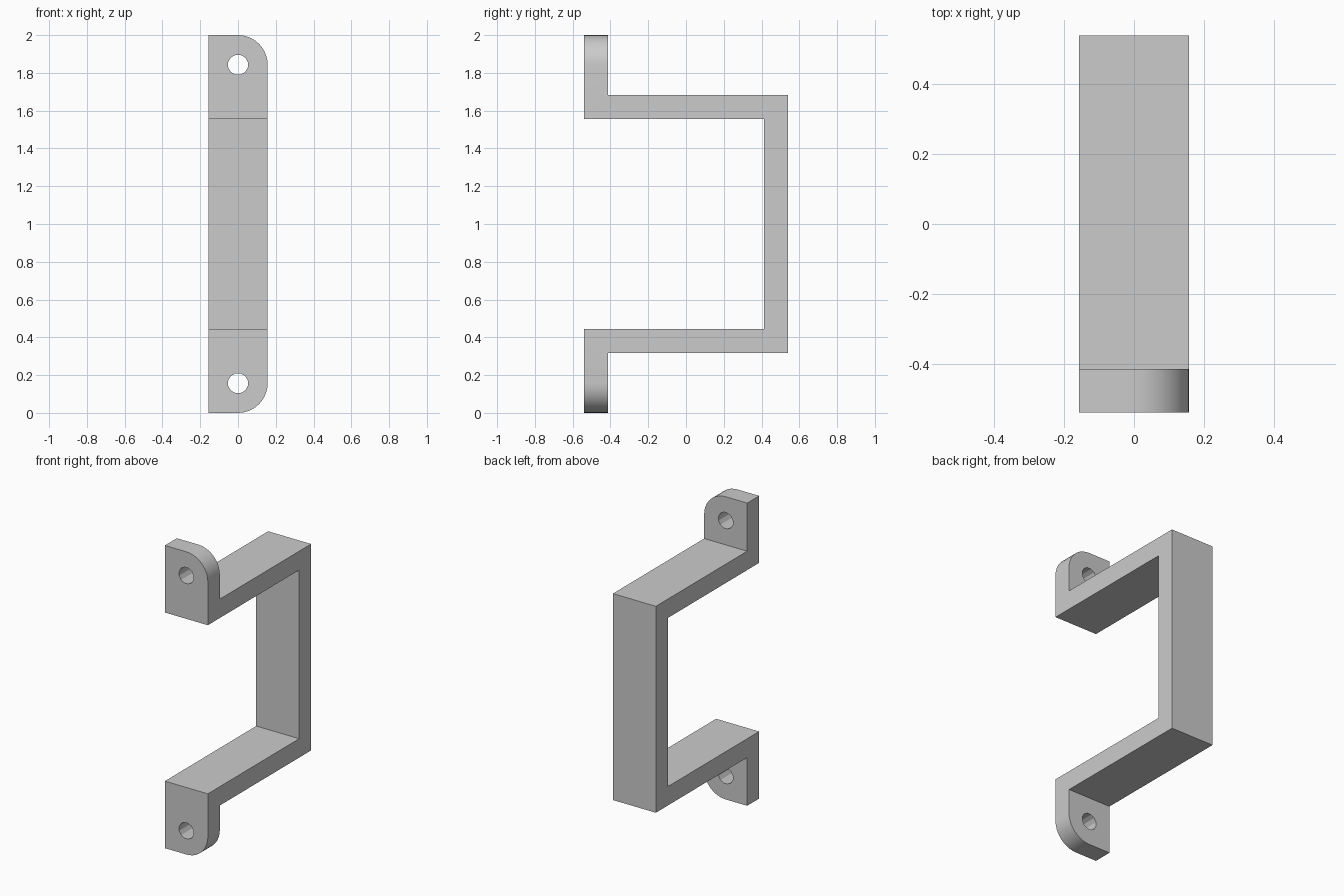
import bpy, bmesh, math

cube = bpy.data.objects.get("Cube")
if cube:
    bpy.data.objects.remove(cube, do_unlink=True)

HALF_W = 0.157       # half the strap width, also the tab corner radius
FRONT, BACK = -0.539, 0.539
THICK = 0.125
HEIGHT = 2.0
ARM = 0.318          # underside of the lower arm
HOLE_R = 0.054

metal = bpy.data.materials.new("plain_grey")
metal.use_nodes = True
grey = (0.6, 0.6, 0.6, 1)
metal.diffuse_color = grey
metal.node_tree.nodes["Principled BSDF"].inputs["Base Color"].default_value = grey

# Side profile: lower half, then the same mirrored upwards
half = [(FRONT, ARM + THICK), (FRONT, 0), (FRONT + THICK, 0),
        (FRONT + THICK, ARM), (BACK, ARM)]
inner = (BACK - THICK, ARM + THICK)
upper = [(y, HEIGHT - z) for y, z in reversed(half)]
profile = half + upper + [(inner[0], HEIGHT - inner[1]), inner]

# Bent strap
bm = bmesh.new()
face = bm.faces.new([bm.verts.new((-HALF_W, y, z)) for y, z in profile])
ext = bmesh.ops.extrude_face_region(bm, geom=[face])
bmesh.ops.translate(bm, vec=(2 * HALF_W, 0, 0),
                    verts=[v for v in ext["geom"] if isinstance(v, bmesh.types.BMVert)])

# Rounded outer corner of each tab, on the left side only
corners = [e for e in bm.edges
           if all(v.co.x > 0 and (v.co.z < 0.001 or v.co.z > HEIGHT - 0.001) for v in e.verts)]
bmesh.ops.bevel(bm, geom=corners, offset=HALF_W, offset_type='OFFSET',
                segments=10, profile=0.5, affect='EDGES')
bmesh.ops.recalc_face_normals(bm, faces=bm.faces)
mesh = bpy.data.meshes.new("bracket")
bm.to_mesh(mesh)
bm.free()
bracket = bpy.data.objects.new("bracket", mesh)
bpy.context.collection.objects.link(bracket)
mesh.materials.append(metal)


# Screw hole through each tab
def cut_hole(z):
    bpy.ops.mesh.primitive_cylinder_add(vertices=12, radius=HOLE_R, depth=THICK * 3,
                                        location=(0, FRONT + THICK / 2, z),
                                        rotation=(math.pi / 2, math.radians(15), 0))
    cutter = bpy.context.object
    cutter.name = "hole_cutter"
    cutter.data.materials.append(metal)
    mod = bracket.modifiers.new("screw_hole", 'BOOLEAN')
    mod.operation = 'DIFFERENCE'
    mod.solver = 'EXACT'
    mod.object = cutter
    bpy.ops.object.select_all(action='DESELECT')
    bracket.select_set(True)
    bpy.context.view_layer.objects.active = bracket
    bpy.ops.object.modifier_apply(modifier=mod.name)
    bpy.data.objects.remove(cutter, do_unlink=True)


for z in (HALF_W, HEIGHT - HALF_W):
    cut_hole(z)

bpy.ops.object.shade_smooth_by_angle(angle=math.radians(25))
